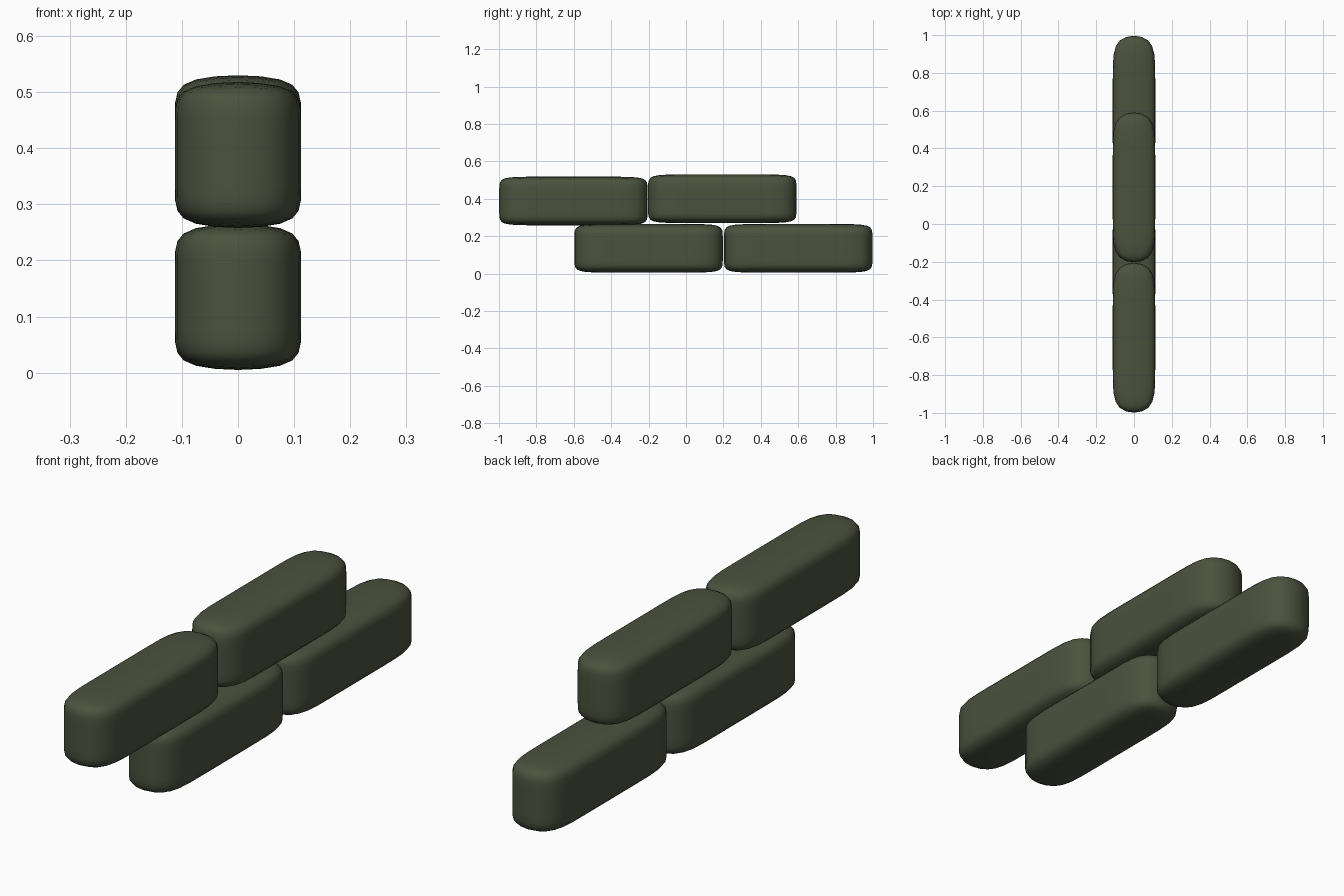
import bpy, bmesh
from mathutils import Vector

if "Cube" in bpy.data.objects:
    bpy.data.objects.remove(bpy.data.objects["Cube"])

cloth = bpy.data.materials.new("olive_cloth")
cloth.diffuse_color = (0.07, 0.085, 0.048, 1)
cloth.use_nodes = True
cloth.node_tree.nodes["Principled BSDF"].inputs["Base Color"].default_value = cloth.diffuse_color

# Cage size and support-loop positions of one bag
W, L, H = 0.225, 0.81, 0.265
LOOP_Y, LOOP_Z = 0.205, 0.073


def sandbag(name, y, z):
    bm = bmesh.new()
    bmesh.ops.create_cube(bm, size=1)
    bmesh.ops.scale(bm, vec=(W, L, H), verts=bm.verts)
    # support loops keep the sides flat while the ends stay round
    for axis, d in ((Vector((0, 1, 0)), LOOP_Y), (Vector((0, 0, 1)), LOOP_Z)):
        for s in (-1, 1):
            bmesh.ops.bisect_plane(bm, geom=bm.verts[:] + bm.edges[:] + bm.faces[:],
                                   plane_co=axis * d * s, plane_no=axis)
    for f in bm.faces:
        f.smooth = True
    me = bpy.data.meshes.new(name)
    bm.to_mesh(me)
    bm.free()
    me.materials.append(cloth)
    ob = bpy.data.objects.new(name, me)
    ob.location = (0, y, z)
    bpy.context.collection.objects.link(ob)
    sub = ob.modifiers.new("soft", "SUBSURF")
    sub.levels = sub.render_levels = 2


# Two staggered courses
sandbag("lower_bag_front", -0.2, 0.135)
sandbag("lower_bag_back", 0.6, 0.135)
sandbag("upper_bag_front", -0.602, 0.388)
sandbag("upper_bag_back", 0.194, 0.4)
